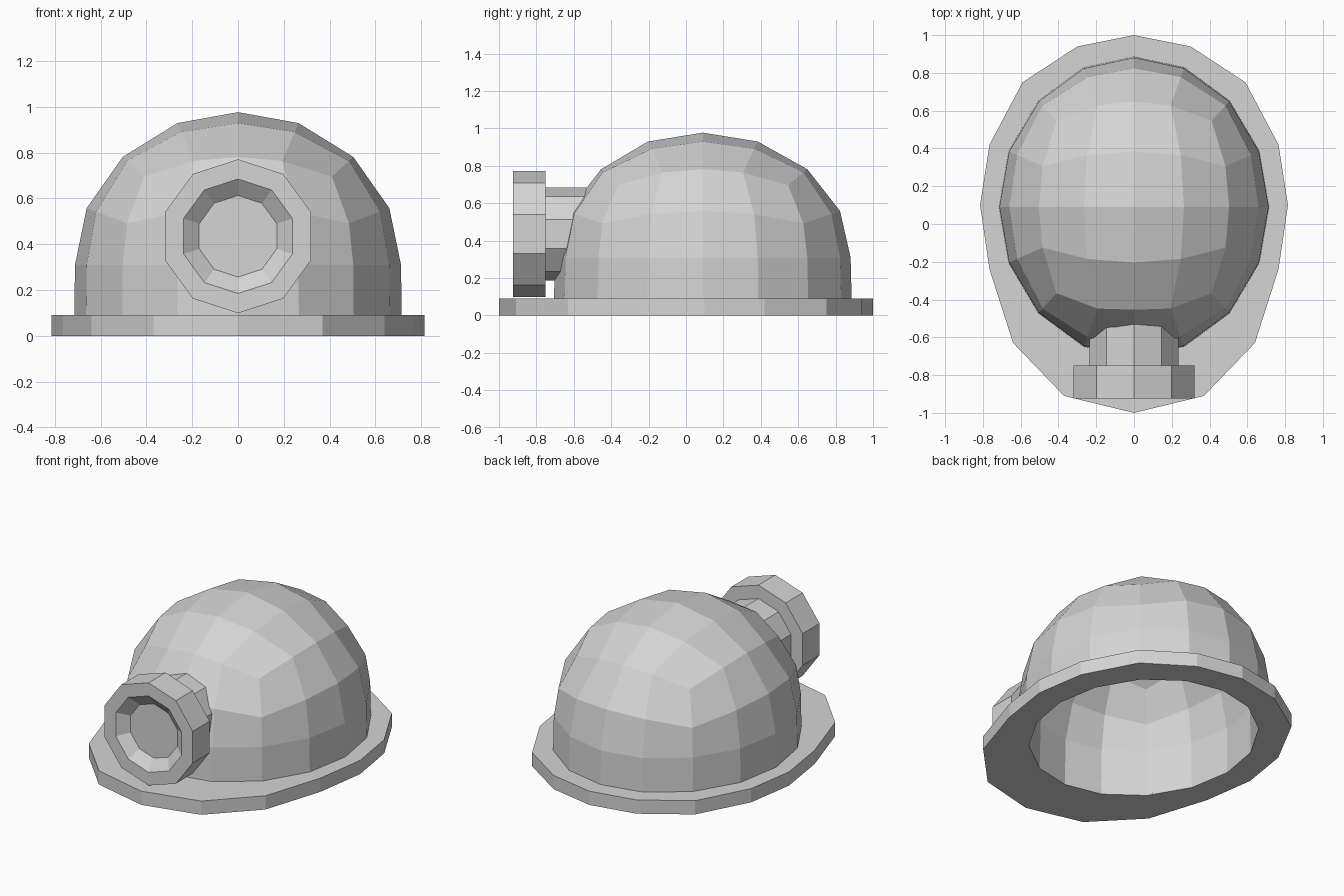
import bpy, bmesh, math
from mathutils import Vector

cube = bpy.data.objects.get("Cube")
if cube:
    bpy.data.objects.remove(cube, do_unlink=True)

grey = bpy.data.materials.new("light_grey")
grey.use_nodes = True
COLOUR = (0.66, 0.66, 0.66, 1)
grey.diffuse_color = COLOUR
grey.node_tree.nodes["Principled BSDF"].inputs["Base Color"].default_value = COLOUR

CENTRE_Y = 0.09     # middle of the dome
EQUATOR_Z = 0.31    # height where the dome starts to curve in
RADII = Vector((0.712, 0.79, 0.667))


def make_object(name, bm):
    bmesh.ops.recalc_face_normals(bm, faces=bm.faces)
    mesh = bpy.data.meshes.new(name)
    bm.to_mesh(mesh)
    bm.free()
    mesh.materials.append(grey)
    obj = bpy.data.objects.new(name, mesh)
    bpy.context.collection.objects.link(obj)
    return obj


def bridge_rings(bm, rings, closed=False):
    """Skin a list of equal-length vertex rings with quads."""
    pairs = list(zip(rings, rings[1:]))
    if closed:
        pairs.append((rings[-1], rings[0]))
    for a, b in pairs:
        n = len(a)
        for i in range(n):
            j = (i + 1) % n
            bm.faces.new((a[i], a[j], b[j], b[i]))


# Dome: upper half of a cube grid blown up to a ball, with a short wall below
bm = bmesh.new()
bmesh.ops.create_cube(bm, size=2)
bmesh.ops.subdivide_edges(bm, edges=bm.edges, cuts=3, use_grid_fill=True)
bmesh.ops.delete(bm, geom=[v for v in bm.verts if v.co.z < -0.1], context='VERTS')
for v in bm.verts:
    grid = Vector([c * 0.8 if abs(c) < 0.9 else c for c in v.co]).normalized()
    v.co = grid * RADII
    v.co += Vector((0, CENTRE_Y, EQUATOR_Z))
    # The front above the lamp is slightly flattened
    if abs(v.co.x) < 0.1 and v.co.y < -0.4 and v.co.z > 0.5:
        v.co.y += 0.015

rim = [e for e in bm.edges if e.is_boundary]
wall = bmesh.ops.extrude_edge_only(bm, edges=rim)["geom"]
base_ring = [v for v in wall if isinstance(v, bmesh.types.BMVert)]
for v in base_ring:
    v.co.x *= 1.006
    v.co.y = CENTRE_Y + (v.co.y - CENTRE_Y) * 1.01
    v.co.z = 0.01
base_points = sorted((v.co.copy() for v in base_ring),
                     key=lambda p: math.atan2(p.x, p.y - CENTRE_Y))
dome = make_object("dome", bm)
shell = dome.modifiers.new("thickness", 'SOLIDIFY')
shell.thickness = 0.068
shell.offset = -1
shell.use_even_offset = True

# Brim: ring whose outline runs from the back, round one side, to the front
half = [(0, 1), (0.3, 0.94), (0.59, 0.75), (0.765, 0.42), (0.815, 0.1),
        (0.765, -0.24), (0.64, -0.63), (0.37, -0.91), (0, -1)]
outline = half + [(-x, y) for x, y in half[-2:0:-1]]
start = max(range(len(base_points)), key=lambda i: base_points[i].y)
base_points = base_points[start:] + base_points[:start]
hole = [(p.x * 0.903, CENTRE_Y + (p.y - CENTRE_Y) * 0.912) for p in base_points]
bm = bmesh.new()
rings = [[bm.verts.new((x, y, z)) for x, y in loop]
         for loop, z in ((hole, 0), (outline, 0), (outline, 0.09), (hole, 0.09))]
bridge_rings(bm, rings, closed=True)
make_object("brim", bm)

# Lamp: ten-sided profile of (radius, y), with a dished front and a stem
SIDES = 10
LAMP_Z = 0.435
profile = [(0.178, -0.87), (0.25, -0.925), (0.336, -0.925),
           (0.336, -0.75), (0.248, -0.75), (0.248, -0.6)]
bm = bmesh.new()
rings = []
for r, y in profile:
    angles = [math.tau * i / SIDES for i in range(SIDES)]
    rings.append([bm.verts.new((r * math.sin(a), y, LAMP_Z + r * math.cos(a)))
                  for a in angles])
# Open stem end sits within the thickness of the dome wall
for v in rings[-1]:
    rise = max(v.co.z - EQUATOR_Z, 0) / RADII.z
    side = v.co.x / RADII.x
    v.co.y = CENTRE_Y + 0.04 - RADII.y * math.sqrt(1 - rise ** 2 - side ** 2)
bridge_rings(bm, rings)
bm.faces.new(rings[0])
make_object("lamp", bm)
